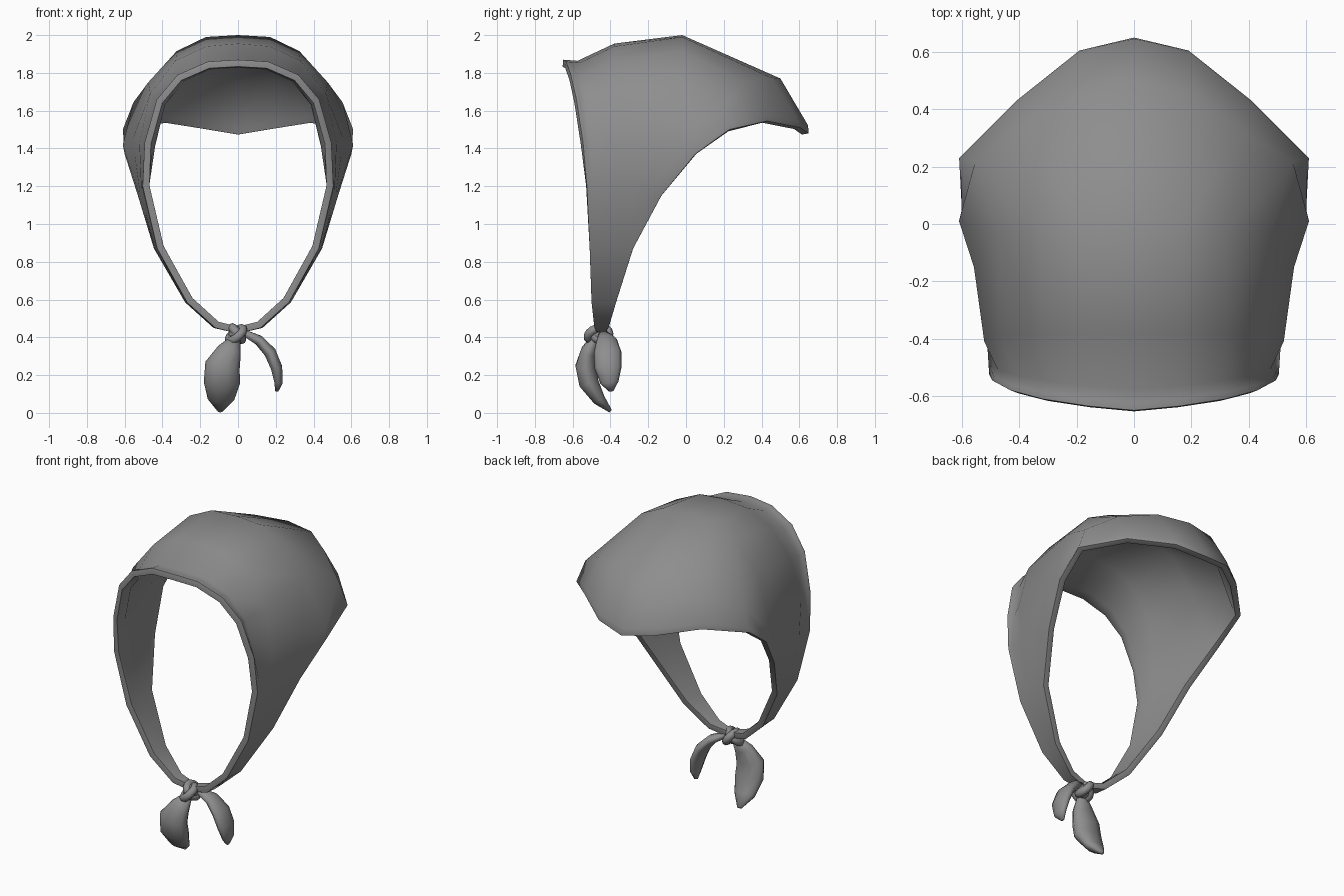
import bpy
import bmesh
import math
from mathutils import Vector

default_cube = bpy.data.objects.get("Cube")
if default_cube:
    bpy.data.objects.remove(default_cube, do_unlink=True)

# Single cloth colour
cloth = bpy.data.materials.new("grey_cloth")
cloth.use_nodes = True
cloth_colour = (0.27, 0.27, 0.27, 1)
cloth.diffuse_color = cloth_colour
cloth.node_tree.nodes["Principled BSDF"].inputs["Base Color"].default_value = cloth_colour


def loft(name, rings, closed=False):
    """Skin neighbouring rows of points; closed rows become capped tubes."""
    bm = bmesh.new()
    rows = [[bm.verts.new(point) for point in ring] for ring in rings]
    for row, following in zip(rows, rows[1:]):
        count = len(row)
        for j in range(count if closed else count - 1):
            k = (j + 1) % count
            bm.faces.new((row[j], following[j], following[k], row[k]))
    if closed:
        bm.faces.new(rows[0])
        bm.faces.new(rows[-1])
        bmesh.ops.recalc_face_normals(bm, faces=bm.faces)
    mesh = bpy.data.meshes.new(name)
    bm.to_mesh(mesh)
    bm.free()
    obj = bpy.data.objects.new(name, mesh)
    bpy.context.collection.objects.link(obj)
    return finish(obj)


def finish(obj):
    obj.data.materials.append(cloth)
    for polygon in obj.data.polygons:
        polygon.use_smooth = True
    return obj


def points(*coordinates):
    return [Vector(c) for c in coordinates]


# Guide lines running from the crown centre down one side to the knot
front_rim = points(
    (0, -.65, 1.87), (.16, -.635, 1.86), (.32, -.61, 1.79), (.43, -.58, 1.66),
    (.495, -.545, 1.43), (.505, -.525, 1.2), (.428, -.51, .87), (.27, -.5, .585),
    (.12, -.485, .45), (0, -.47, .42))
front_crown = points(
    (0, -.38, 1.955), (.17, -.38, 1.94), (.33, -.38, 1.865), (.465, -.39, 1.69),
    (.522, -.41, 1.43))
top_crown = points(
    (0, -.02, 2), (.17, -.02, 1.99), (.325, -.02, 1.915), (.475, -.03, 1.75),
    (.558, -.15, 1.45), (.52, -.28, 1.17), (.44, -.38, .87), (.27, -.43, .585),
    (.125, -.45, .45), (0, -.45, .42))
back_crown = points(
    (0, .5, 1.77), (.2, .45, 1.775), (.385, .32, 1.75), (.553, .22, 1.645),
    (.61, .01, 1.42))
back_hem = points(
    (0, .65, 1.48), (.19, .605, 1.51), (.41, .43, 1.545), (.61, .23, 1.5),
    (.6, .05, 1.37), (.53, -.13, 1.15), (.445, -.28, .87), (.28, -.37, .585),
    (.13, -.41, .45), (0, -.43, .42))

# Cross profiles: a rolled brim, a pinch behind it, then crown and folded hem
profiles = []
for i, (rim, top, hem) in enumerate(zip(front_rim, top_crown, back_hem)):
    upper = i < len(front_crown)
    crown = front_crown[i] if upper else rim.lerp(top, .5)
    rear = back_crown[i] if upper else top.lerp(hem, .5)
    pinch = rim.lerp(crown, .28)
    if upper:
        inward = Vector((-rim.x, 0, 1.2 - rim.z)).normalized()
        pinch += inward * .03
    fold = rear.lerp(hem, .85)
    fold += Vector((hem.x, hem.y, 0)).normalized() * max(0, .018 - .006 * i)
    roll = rim.lerp(pinch, .35)
    profiles.append([rim, roll, pinch, crown, top, rear, fold, hem])

scarf = loft("headscarf", profiles)
mirror = scarf.modifiers.new("other_side", "MIRROR")
mirror.use_clip = True
thickness = scarf.modifiers.new("cloth_thickness", "SOLIDIFY")
thickness.thickness = .037
thickness.offset = -1
edge = scarf.modifiers.new("soft_hem", "BEVEL")
edge.width = .014
edge.segments = 3
edge.limit_method = "ANGLE"
edge.angle_limit = math.radians(60)


# Leaf-shaped tie ends
def tie_end(name, path, widths, depths, across, sides=10):
    path = points(*path)
    rings = []
    for i, centre in enumerate(path):
        ahead = path[min(i + 1, len(path) - 1)] - path[max(i - 1, 0)]
        side = Vector(across)
        side = (side - side.project(ahead)).normalized()
        deep = ahead.cross(side).normalized()
        rings.append([
            centre + side * widths[i] * math.cos(a) + deep * depths[i] * math.sin(a)
            for a in (math.tau * k / sides for k in range(sides))])
    return loft(name, rings, closed=True)


tie_end("right_tie_end",
        [(-.01, -.48, .4), (-.045, -.515, .33), (-.082, -.53, .25),
         (-.085, -.515, .16), (-.09, -.46, .07), (-.095, -.4, .01)],
        [.025, .065, .093, .096, .07, .015],
        [.02, .042, .057, .055, .035, .01], (1, 0, 0))
tie_end("left_tie_end",
        [(.03, -.44, .425), (.11, -.42, .385), (.17, -.415, .32),
         (.204, -.413, .24), (.215, -.405, .16), (.205, -.395, .115)],
        [.022, .055, .073, .072, .048, .012],
        [.018, .028, .034, .032, .023, .009], (0, 1, 0))


# Knot made of interlocked loops around a small core
def knot_loop(name, location, tilt, radius):
    bpy.ops.mesh.primitive_torus_add(
        major_segments=14, minor_segments=8, major_radius=radius,
        minor_radius=.024, location=location,
        rotation=[math.radians(angle) for angle in tilt])
    bpy.context.object.name = name
    finish(bpy.context.object)


knot_loop("knot_front_loop", (-.01, -.475, .415), (20, -40, 0), .046)
knot_loop("knot_cross_loop", (-.005, -.45, .42), (15, 50, 20), .042)
bpy.ops.mesh.primitive_uv_sphere_add(
    segments=12, ring_count=8, radius=.045, location=(-.005, -.465, .415))
bpy.context.object.name = "knot_core"
finish(bpy.context.object)
